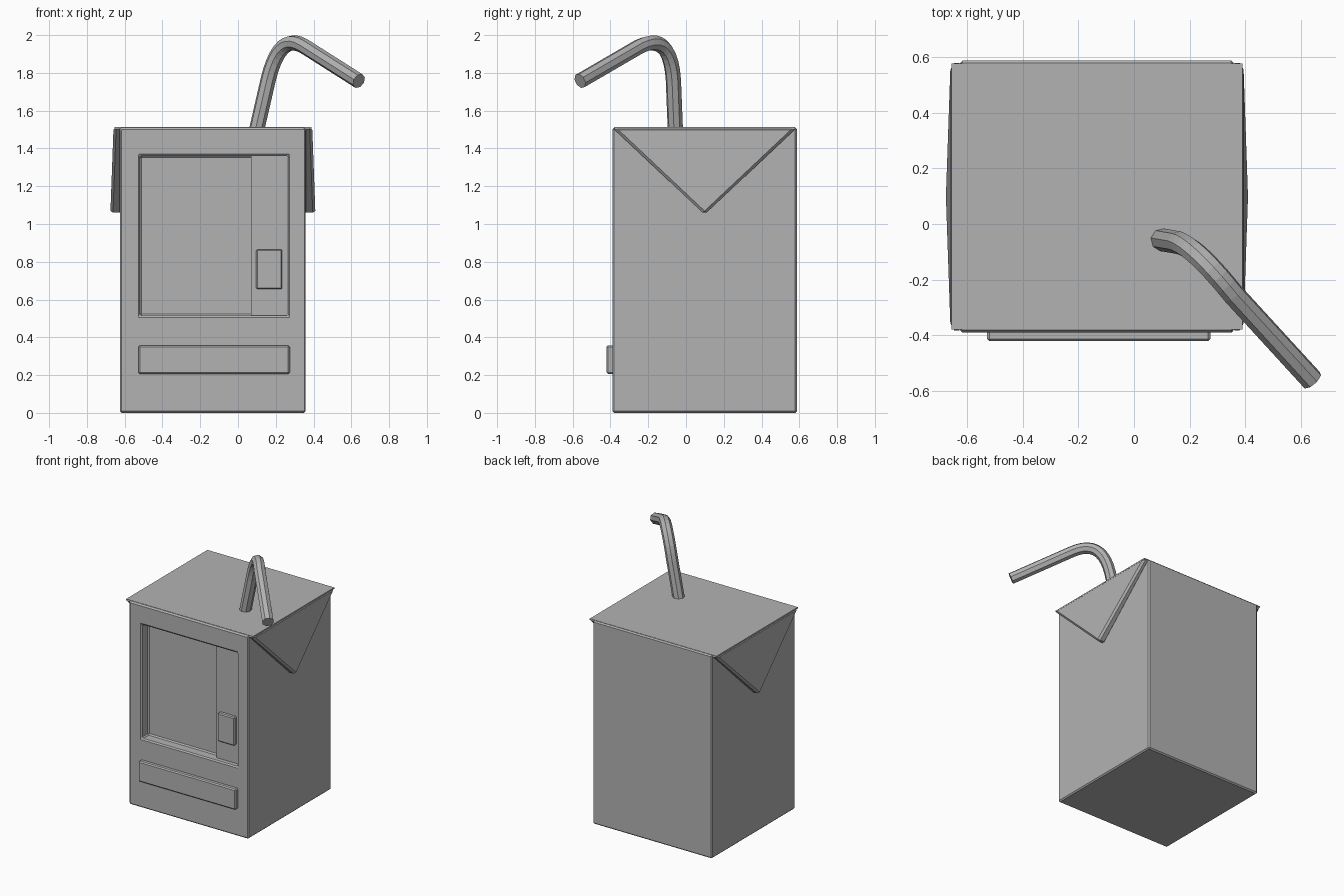
import bpy, bmesh
from mathutils import Vector

if "Cube" in bpy.data.objects:
    bpy.data.objects.remove(bpy.data.objects["Cube"])

CX = -0.133  # centre line of the carton

grey = bpy.data.materials.new("dark_grey")
grey.diffuse_color = (0.45, 0.45, 0.45, 1)
grey.use_nodes = True
grey.node_tree.nodes["Principled BSDF"].inputs["Base Color"].default_value = grey.diffuse_color


def mesh_object(name, bm, bevel=0.0):
    bmesh.ops.recalc_face_normals(bm, faces=bm.faces)
    me = bpy.data.meshes.new(name)
    bm.to_mesh(me)
    bm.free()
    me.materials.append(grey)
    ob = bpy.data.objects.new(name, me)
    bpy.context.collection.objects.link(ob)
    if bevel:
        add_bevel(ob, bevel)
    return ob


def add_bevel(ob, width):
    mod = ob.modifiers.new("bevel", 'BEVEL')
    mod.width = width
    mod.segments = 1
    mod.limit_method = 'ANGLE'


def box(name, x, y, z, bevel=0.0):
    bm = bmesh.new()
    bmesh.ops.create_cube(bm, size=1)
    for v in bm.verts:
        v.co = [r[0] + (c + 0.5) * (r[1] - r[0]) for c, r in zip(v.co, (x, y, z))]
    return mesh_object(name, bm, bevel)


# carton body with recessed front window
body = box("carton_body", (-0.624, 0.358), (-0.39, 0.587), (0, 1.511))
cutter = box("window_cutter", (-0.52, 0.266), (-0.6, -0.31), (0.515, 1.36))
cutter.hide_render = True
cutter.hide_viewport = True
cut = body.modifiers.new("window", 'BOOLEAN')
cut.operation = 'DIFFERENCE'
cut.solver = 'EXACT'
cut.object = cutter
add_bevel(body, 0.009)

# one flat top sheet over body and flaps
box("carton_top", (-0.655, 0.389), (-0.379, 0.576), (1.503, 1.513))

# control strip, keypad and dispensing tray
box("control_strip", (0.068, 0.268), (-0.35, -0.305), (0.513, 1.362))
box("keypad", (0.095, 0.234), (-0.378, -0.33), (0.655, 0.866), 0.007)
box("dispensing_tray", (-0.527, 0.274), (-0.42, -0.37), (0.205, 0.358), 0.008)

# folded triangular side flaps
for side, name in ((1, "right_flap"), (-1, "left_flap")):
    bm = bmesh.new()
    rings = []
    for offs in ((0.48, 0.48, 0.48), (0.526, 0.526, 0.543)):
        yz = ((-0.392, 1.512), (0.589, 1.512), (0.0985, 1.05))
        rings.append([bm.verts.new((CX + side * o, y, z)) for o, (y, z) in zip(offs, yz)])
    a, b = rings
    bm.faces.new(a)
    bm.faces.new(b)
    for i in range(3):
        j = (i + 1) % 3
        bm.faces.new((a[i], a[j], b[j], b[i]))
    mesh_object(name, bm, 0.014)

# bent drinking straw: two straights joined by a smooth bend
a, b, c = (Vector(p) for p in ((0.160, -0.067, 1.765), (0.222, -0.085, 2.022), (0.355, -0.25, 1.938)))
bend = [a * (1 - t) ** 2 + b * 2 * t * (1 - t) + c * t * t for t in (i / 10 for i in range(11))]
path = [(0.09, -0.055, 1.46), *bend, (0.64, -0.561, 1.757)]
cu = bpy.data.curves.new("straw", 'CURVE')
cu.dimensions = '3D'
cu.bevel_depth = 0.041
cu.bevel_resolution = 2
cu.use_fill_caps = True
cu.materials.append(grey)
sp = cu.splines.new('POLY')
sp.points.add(len(path) - 1)
for p, co in zip(sp.points, path):
    p.co = (*co, 1)
sp.use_smooth = False
bpy.context.collection.objects.link(bpy.data.objects.new("straw", cu))
